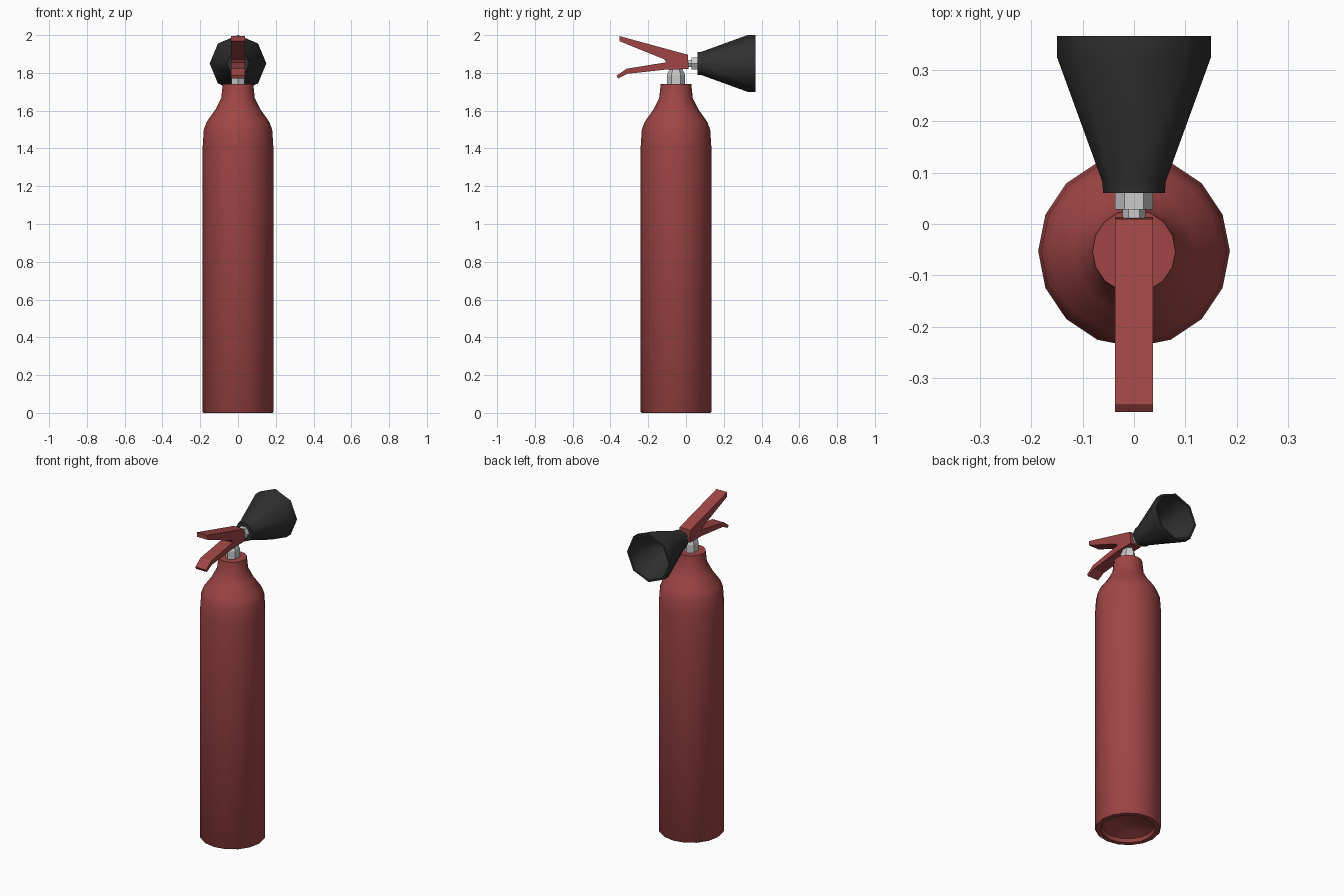
import bpy, bmesh, math
from mathutils import Matrix

if "Cube" in bpy.data.objects:
    bpy.data.objects.remove(bpy.data.objects["Cube"])

def material(name, c):
    m = bpy.data.materials.new(name)
    m.diffuse_color = (*c, 1)
    m.use_nodes = True
    m.node_tree.nodes["Principled BSDF"].inputs["Base Color"].default_value = m.diffuse_color
    return m

red = material("red_paint", (0.35, 0.06, 0.06))
black = material("black_plastic", (0.03, 0.03, 0.03))

def finish(name, bm, mat=None, smooth=None):
    bmesh.ops.recalc_face_normals(bm, faces=bm.faces)
    me = bpy.data.meshes.new(name)
    bm.to_mesh(me)
    bm.free()
    ob = bpy.data.objects.new(name, me)
    bpy.context.collection.objects.link(ob)
    if mat:
        me.materials.append(mat)
    if smooth:
        bpy.ops.object.select_all(action='DESELECT')
        ob.select_set(True)
        bpy.context.view_layer.objects.active = ob
        bpy.ops.object.shade_smooth_by_angle(angle=math.radians(smooth))
    return ob

def lathe(name, profile, sides, matrix, mat=None, smooth=None):
    """Revolve (radius, height) points about z; radius 0 closes to a pole."""
    bm = bmesh.new()
    rings = []
    for r, z in profile:
        n = sides if r > 0 else 1
        rings.append([bm.verts.new((r * math.cos(2 * math.pi * i / sides),
                                    r * math.sin(2 * math.pi * i / sides), z)) for i in range(n)])
    for a, b in zip(rings, rings[1:]):
        for i in range(sides):
            j = (i + 1) % sides
            quad = [a[i % len(a)], a[j % len(a)], b[j % len(b)], b[i % len(b)]]
            bm.faces.new(list(dict.fromkeys(quad)))
    bm.transform(matrix)
    return finish(name, bm, mat, smooth)

upright = Matrix.Translation((0, -0.053, 0))
# local z points along +y, local x stays on x
backward = Matrix.Translation((0, 0, 1.85)) @ Matrix.Rotation(-math.pi / 2, 4, 'X')

# Cylinder body with recessed, domed base
lathe("cylinder_body", [(0, 0.055), (0.08, 0.045), (0.145, 0.02), (0.155, 0), (0.182, 0),
                        (0.187, 0.006), (0.187, 1.41), (0.181, 1.5), (0.165, 1.542), (0.12, 1.605),
                        (0.089, 1.665), (0.081, 1.74), (0, 1.74)], 16, upright, red, 40)

# Valve block on the neck
lathe("neck_nut", [(0, 1.735), (0.048, 1.735), (0.048, 1.79), (0.032, 1.825), (0, 1.825)],
      6, upright @ Matrix.Scale(0.8, 4, (1, 0, 0)) @ Matrix.Rotation(math.pi / 2, 4, 'Z'))

# Squeeze handle: forked side profile extruded across x
fork = [(-0.353, 1.995), (0.01, 1.896), (0.014, 1.82), (-0.105, 1.818), (-0.31, 1.795),
        (-0.36, 1.77), (-0.367, 1.785), (-0.315, 1.822), (-0.105, 1.856), (-0.115, 1.872),
        (-0.353, 1.968)]
bm = bmesh.new()
face = bm.faces.new([bm.verts.new((-0.037, y, z)) for y, z in fork])
side = bmesh.ops.extrude_face_region(bm, geom=[face])
bmesh.ops.translate(bm, vec=(0.074, 0, 0),
                    verts=[v for v in side["geom"] if isinstance(v, bmesh.types.BMVert)])
finish("squeeze_handle", bm, red)

# Hose stub and nut
lathe("outlet_nut", [(0, 0.005), (0.022, 0.005), (0.022, 0.028), (0.037, 0.028), (0.037, 0.065),
                     (0, 0.065)], 6, backward)

# Hollow discharge horn
lathe("discharge_horn", [(0, 0.06), (0.06, 0.06), (0.062, 0.083), (0.15, 0.325), (0.15, 0.367),
                         (0.138, 0.367), (0.136, 0.325), (0.05, 0.09), (0, 0.09)],
      8, backward, black, 50)
